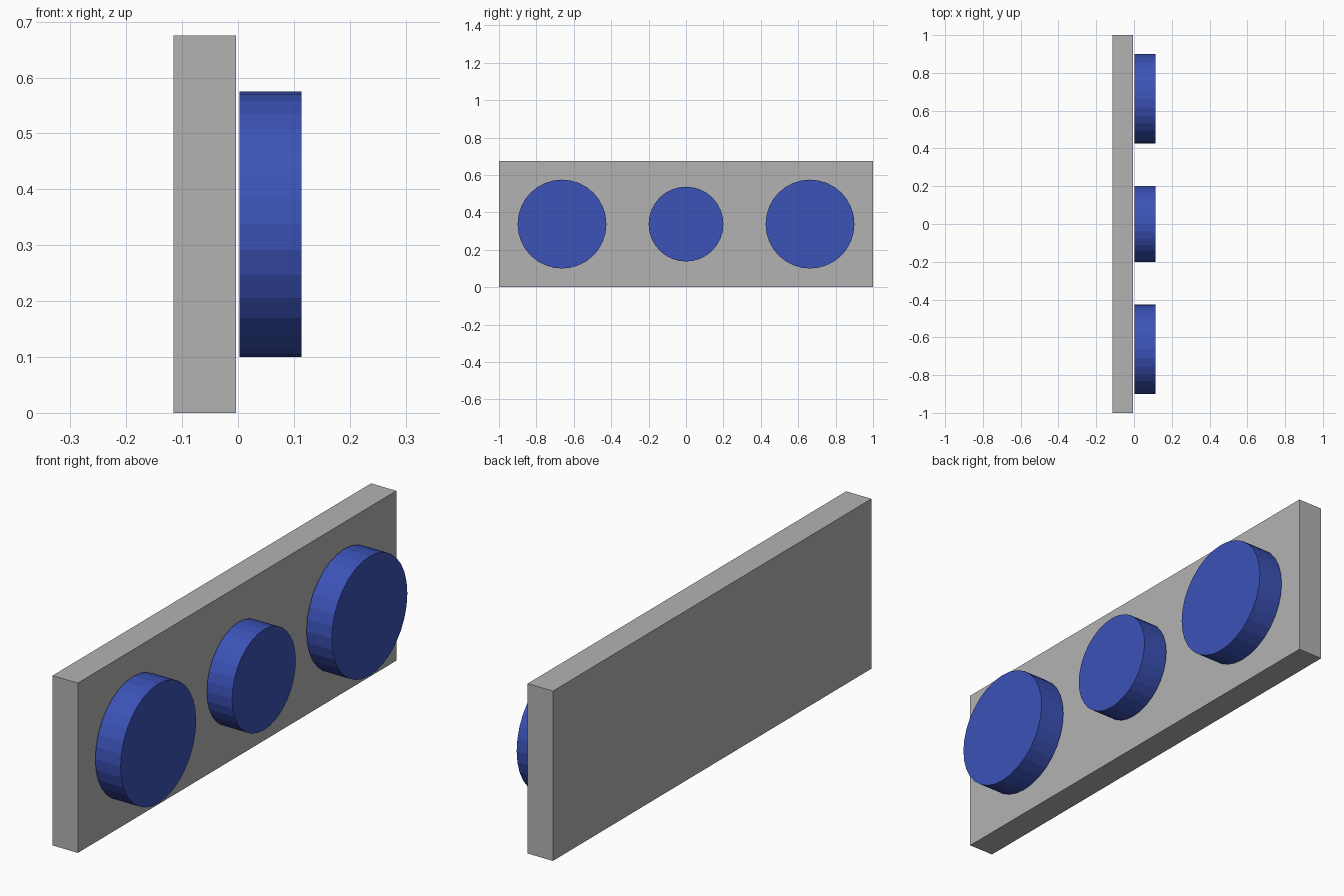
import bpy
import math

cube = bpy.data.objects.get("Cube")
if cube:
    bpy.data.objects.remove(cube, do_unlink=True)


def make_material(name, rgb):
    mat = bpy.data.materials.new(name)
    mat.use_nodes = True
    color = (*rgb, 1.0)
    mat.diffuse_color = color
    mat.node_tree.nodes["Principled BSDF"].inputs["Base Color"].default_value = color
    return mat


grey = make_material("panel grey", (0.45, 0.45, 0.45))
blue = make_material("disc blue", (0.044, 0.085, 0.475))

HEIGHT = 0.675
THICK = 0.111
MID_Z = HEIGHT / 2

# Upright back panel
bpy.ops.mesh.primitive_cube_add(size=1, location=(-0.0595, 0, MID_Z))
panel = bpy.context.object
panel.name = "back_panel"
panel.scale = (THICK, 2.0, HEIGHT)
bpy.ops.object.transform_apply(location=False, rotation=False, scale=True)
panel.data.materials.append(grey)


# Flat-shaded discs standing just clear of the panel
def add_disc(name, y, radius):
    bpy.ops.mesh.primitive_cylinder_add(
        vertices=32, radius=radius, depth=THICK,
        location=(0.0585, y, MID_Z), rotation=(0, math.pi / 2, 0))
    disc = bpy.context.object
    disc.name = name
    disc.data.materials.append(blue)


add_disc("front_disc", -0.663, 0.2375)
add_disc("middle_disc", 0, 0.2)
add_disc("rear_disc", 0.663, 0.2375)
